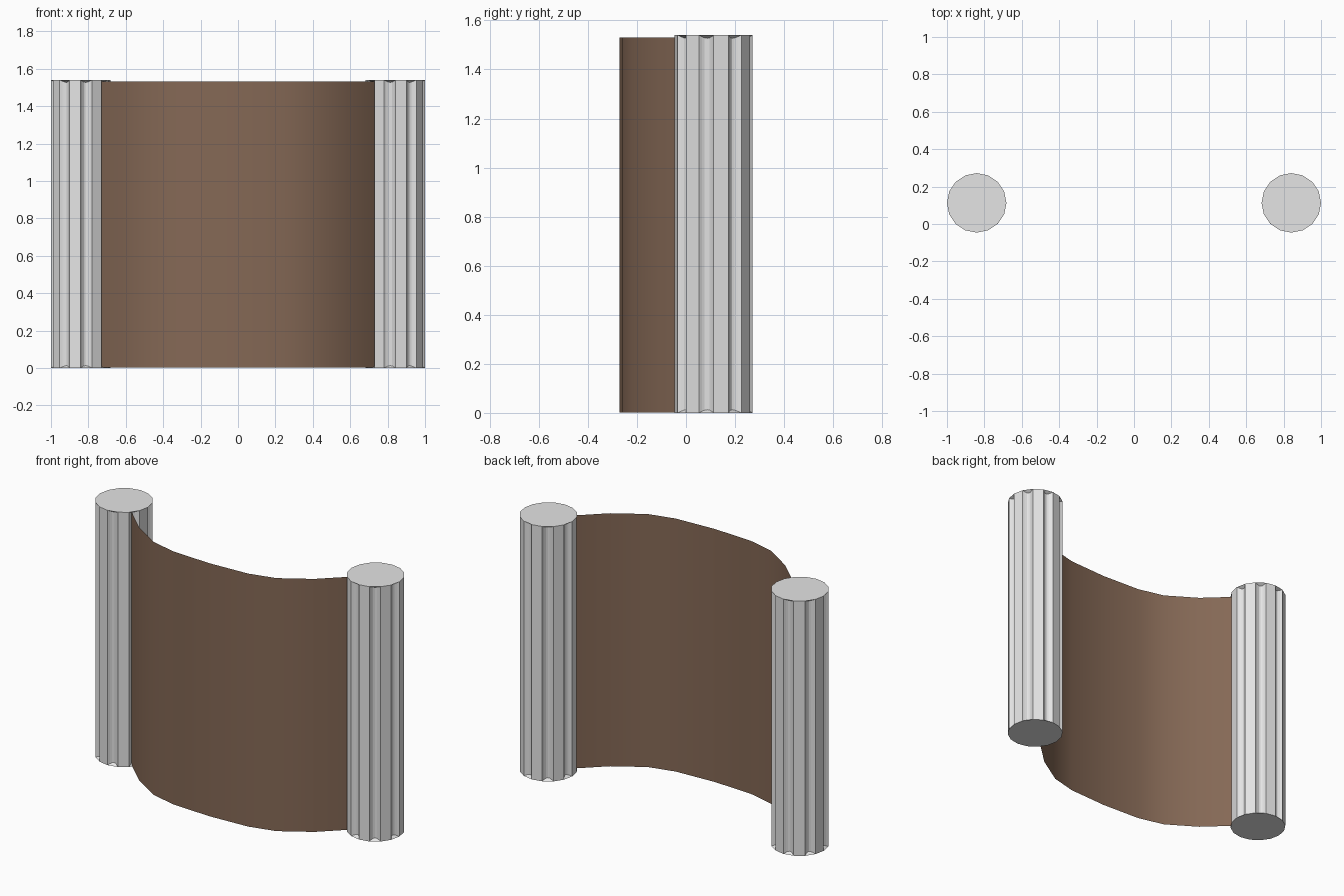
import bpy, bmesh, math
from mathutils import Vector

if "Cube" in bpy.data.objects:
    bpy.data.objects.remove(bpy.data.objects["Cube"])

HEIGHT, RADIUS, COL_X, COL_Y = 1.54, 0.159, 0.841, 0.113
FLUTE_DEPTH, FLUTE_END, FLUTE_STEPS = 0.02, 0.013, 6


def material(name, rgb):
    m = bpy.data.materials.new(name)
    m.diffuse_color = (*rgb, 1)
    m.use_nodes = True
    m.node_tree.nodes["Principled BSDF"].inputs["Base Color"].default_value = m.diffuse_color
    return m


def finish(bm, name, mat):
    mesh = bpy.data.meshes.new(name)
    bm.to_mesh(mesh)
    bm.free()
    mesh.materials.append(mat)
    obj = bpy.data.objects.new(name, mesh)
    bpy.context.collection.objects.link(obj)
    return obj


grey = material("light grey", (0.78, 0.78, 0.78))
brown = material("brown", (0.235, 0.14, 0.092))


# Sixteen-sided column: flat sides alternate with scooped flutes
def column(name, side):
    bm = bmesh.new()
    outline = []                      # (rim point, recessed point, scoop amount)
    for k in range(16):
        a, b = (Vector((math.cos(t), math.sin(t), 0)) * RADIUS
                for t in (k * math.pi / 8, (k + 1) * math.pi / 8))
        inward = -(a + b).normalized()
        steps = FLUTE_STEPS if k % 2 else 1
        for i in range(steps):
            p = math.sin(math.pi * i / steps)
            rim = a.lerp(b, i / steps)
            outline.append((rim, rim + inward * FLUTE_DEPTH * p, p))
    rings = [[], [], [], []]
    for rim, deep, p in outline:
        levels = ((rim, 0), (deep, FLUTE_END * p),
                  (deep, HEIGHT - FLUTE_END * p), (rim, HEIGHT))
        for ring, (pt, z) in zip(rings, levels):
            ring.append(bm.verts.new((side * (COL_X + pt.x), COL_Y + pt.y, z)))
    n = len(outline)
    for lo, hi in zip(rings, rings[1:]):
        for i in range(n):
            j = (i + 1) % n
            bm.faces.new((lo[i], lo[j], hi[j], hi[i]))
    bm.faces.new(rings[0])
    bm.faces.new(rings[3])
    bmesh.ops.remove_doubles(bm, verts=bm.verts, dist=1e-5)
    bmesh.ops.recalc_face_normals(bm, faces=bm.faces)
    return finish(bm, name, grey)


column("right_column", 1)
column("left_column", -1)

# Thin curved sheet bowing forward between the columns
half = [(0, -0.272), (0.25, -0.26), (0.41, -0.22), (0.585, -0.11),
        (0.72, 0.017), (0.75, 0.05)]
path = [(-x, y) for x, y in reversed(half[1:])] + half
bm = bmesh.new()
rows = [[bm.verts.new((x, y, z)) for x, y in path] for z in (0.002, 1.531)]
for i in range(len(path) - 1):
    f = bm.faces.new((rows[0][i], rows[0][i + 1], rows[1][i + 1], rows[1][i]))
    f.smooth = True
finish(bm, "curved_panel", brown)
